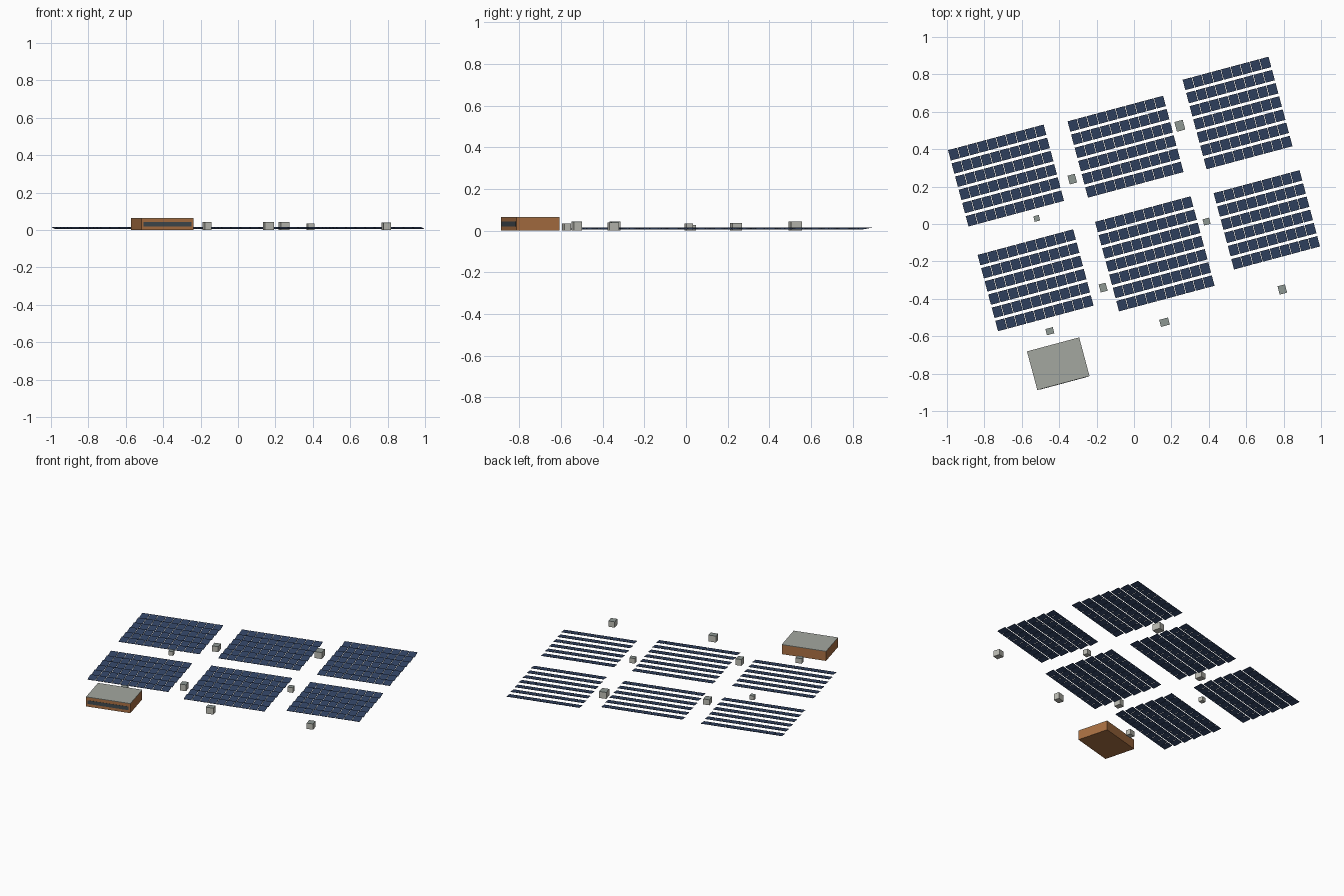
import bpy, bmesh, math
from mathutils import Matrix, Vector

if "Cube" in bpy.data.objects:
    bpy.data.objects.remove(bpy.data.objects["Cube"])

ANGLE = math.radians(15)
TURN = Matrix.Rotation(ANGLE, 4, 'Z')


def material(name, rgb):
    m = bpy.data.materials.new(name)
    m.diffuse_color = (*rgb, 1)
    m.use_nodes = True
    m.node_tree.nodes["Principled BSDF"].inputs["Base Color"].default_value = m.diffuse_color
    return m


BLUE = material("panel_blue", (0.032, 0.058, 0.13))
BROWN = material("wall_brown", (0.40, 0.16, 0.055))
ROOF = material("roof_grey", (0.37, 0.39, 0.35))
GLASS = material("dark_glass", (0.05, 0.065, 0.075))
CABINET = material("cabinet_grey", (0.50, 0.50, 0.45))
LID = material("lid_grey", (0.27, 0.31, 0.29))


def add_box(bm, centre, size, tilt=0.0):
    mat = (Matrix.Translation(centre) @ Matrix.Rotation(tilt, 4, 'X')
           @ Matrix.Diagonal((*size, 1)))
    bmesh.ops.create_cube(bm, size=1, matrix=mat)


def finish(name, bm, mat, origin):
    """Turn the mesh into an object placed at origin, turned to the site angle."""
    me = bpy.data.meshes.new(name)
    bm.to_mesh(me)
    bm.free()
    me.materials.append(mat)
    ob = bpy.data.objects.new(name, me)
    ob.matrix_world = Matrix.Translation(Vector(origin)) @ TURN
    bpy.context.collection.objects.link(ob)
    return ob


def box(name, mat, origin, centre, size):
    bm = bmesh.new()
    add_box(bm, centre, size)
    return finish(name, bm, mat, origin)


# Solar arrays: front-left corner, columns, rows
PITCH_U, PANEL_W = 0.0532, 0.0500
PITCH_V, DEPTH, RISE = 0.073, 0.057, 0.0095
TILT = math.atan2(RISE, DEPTH)
arrays = [
    (-0.885, -0.013, 10, 6), (-0.246, 0.141, 10, 6), (0.388, 0.293, 9, 7),
    (-0.727, -0.573, 10, 6), (-0.080, -0.467, 10, 7), (0.535, -0.243, 9, 6),
]
for i, (x, y, cols, rows) in enumerate(arrays):
    bm = bmesh.new()
    for r in range(rows):
        for c in range(cols):
            centre = (c * PITCH_U + PANEL_W / 2, r * PITCH_V + DEPTH / 2, 0.0105)
            add_box(bm, centre, (PANEL_W, math.hypot(DEPTH, RISE), 0.002), TILT)
    finish(f"solar_array_{i + 1}", bm, BLUE, (x, y, 0))

# Equipment cabinets: position, width, depth, height
cabinets = [
    (-0.330, 0.240, 0.040, 0.048, 0.037), (0.245, 0.525, 0.046, 0.054, 0.044),
    (-0.520, 0.030, 0.030, 0.030, 0.028), (0.388, 0.013, 0.036, 0.034, 0.034),
    (-0.165, -0.340, 0.038, 0.044, 0.043), (-0.450, -0.573, 0.041, 0.034, 0.034),
    (0.163, -0.525, 0.049, 0.039, 0.043), (0.793, -0.350, 0.041, 0.046, 0.039),
]
for i, (x, y, w, d, h) in enumerate(cabinets):
    box(f"cabinet_{i + 1}", CABINET, (x, y, 0), (0, 0, (h - 0.003) / 2), (w, d, h - 0.003))
    box(f"cabinet_lid_{i + 1}", LID, (x, y, 0), (0, 0, h - 0.0015), (w, d, 0.003))

# Control building with roof and front window strip
site = (-0.405, -0.747, 0)
W, D, H = 0.289, 0.214, 0.062
box("building_walls", BROWN, site, (0, 0, H / 2), (W, D, H))
box("building_roof", ROOF, site, (0, 0, H + 0.0015), (W, D, 0.003))
box("building_window", GLASS, site, (0, -D / 2, 0.031), (W * 0.92, 0.003, 0.024))
